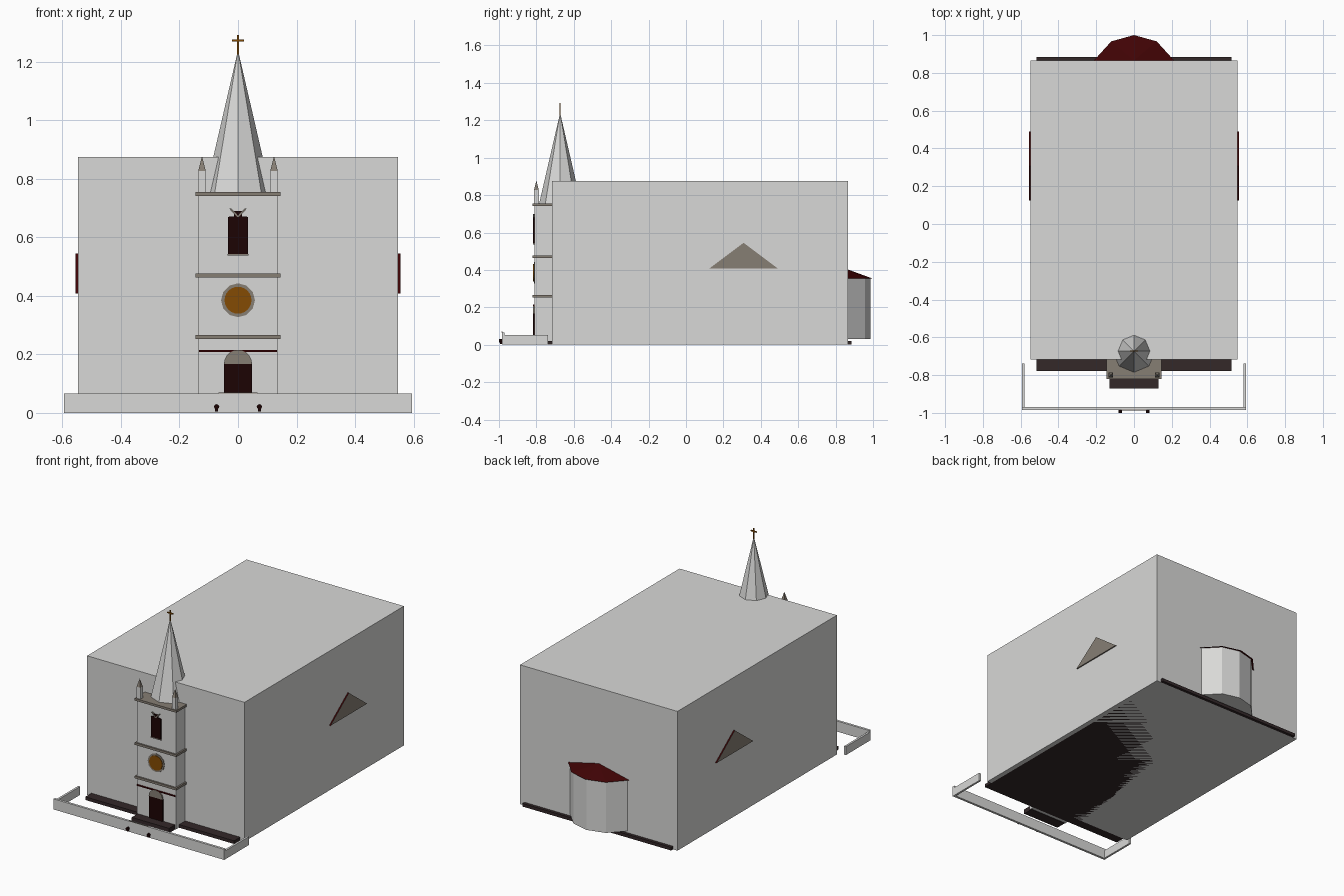
import bpy, bmesh, math
from mathutils import Vector, Matrix

cube = bpy.data.objects.get("Cube")
if cube:
    bpy.data.objects.remove(cube, do_unlink=True)


def material(name, r, g, b):
    m = bpy.data.materials.new(name)
    m.use_nodes = True
    m.diffuse_color = (r, g, b, 1)
    bsdf = m.node_tree.nodes["Principled BSDF"]
    bsdf.inputs["Base Color"].default_value = (r, g, b, 1)
    bsdf.inputs["Roughness"].default_value = 0.8
    return m


PLASTER = material("pale plaster", 0.69, 0.69, 0.68)
TRIM = material("grey brown stone", 0.24, 0.21, 0.175)
BASE = material("dark base stone", 0.033, 0.021, 0.022)
RED = material("dark red tile", 0.052, 0.001, 0.0015)
DOOR = material("dark brown wood", 0.012, 0.001, 0.001)
AMBER = material("amber", 0.23, 0.07, 0.001)


def finish(name, bm, mat):
    bmesh.ops.recalc_face_normals(bm, faces=bm.faces)
    me = bpy.data.meshes.new(name)
    bm.to_mesh(me)
    bm.free()
    me.materials.append(mat)
    ob = bpy.data.objects.new(name, me)
    bpy.context.collection.objects.link(ob)
    return ob


def box(name, x0, x1, y0, y1, z0, z1, mat):
    bm = bmesh.new()
    bmesh.ops.create_cube(bm, size=1)
    for v in bm.verts:
        v.co = Vector(((x0 + x1) / 2 + v.co.x * (x1 - x0),
                       (y0 + y1) / 2 + v.co.y * (y1 - y0),
                       (z0 + z1) / 2 + v.co.z * (z1 - z0)))
    return finish(name, bm, mat)


def loft(name, low, high, mat):
    """Solid between two outlines; a single high point makes a pyramid."""
    bm = bmesh.new()
    a = [bm.verts.new(p) for p in low]
    b = [bm.verts.new(p) for p in high]
    bm.faces.new(a)
    if len(b) > 1:
        bm.faces.new(b)
    for i in range(len(a)):
        j = (i + 1) % len(a)
        bm.faces.new((a[i], a[j], b[j], b[i]) if len(b) > 1 else (a[i], a[j], b[0]))
    return finish(name, bm, mat)


def plate(name, outline, y0, y1, mat):
    """Extrude an x, z outline from y0 to y1."""
    return loft(name, [(x, y0, z) for x, z in outline], [(x, y1, z) for x, z in outline], mat)


def ngon(x, y, z, r, sides, phase):
    return [(x + r * math.cos(phase + math.tau * i / sides),
             y + r * math.sin(phase + math.tau * i / sides), z) for i in range(sides)]


def arc(z, r, start, end, n, x=0):
    angles = [math.radians(start + (end - start) * i / n) for i in range(n + 1)]
    return [(x + r * math.cos(t), z + r * math.sin(t)) for t in angles]


# Nave and low base showing at front and back
box("nave", -0.547, 0.547, -0.717, 0.866, 0, 0.875, PLASTER)
box("base_course", -0.517, 0.517, -0.777, 0.885, 0, 0.02, BASE)

# Tower with three cornices
FRONT = -0.81
box("tower", -0.135, 0.135, FRONT, -0.7, 0.002, 0.745, PLASTER)
for name, z in (("lower", 0.26), ("middle", 0.47), ("top", 0.748)):
    box(name + "_cornice", -0.145, 0.145, -0.82, -0.717, z - 0.007, z + 0.007, TRIM)
box("red_band", -0.134, 0.134, -0.817, -0.8, 0.208, 0.215, RED)

# Entrance
plate("door", [(-0.048, 0.03), (0.048, 0.03), (0.048, 0.167), (-0.048, 0.167)],
      -0.817, FRONT, DOOR)
plate("door_arch", arc(0.167, 0.048, 0, 180, 10), -0.818, FRONT, TRIM)
box("entrance_landing", -0.13, 0.13, -0.87, -0.8, 0, 0.03, BASE)

# Round window
plate("round_window_frame", arc(0.385, 0.058, 0, 330, 11), -0.814, FRONT, TRIM)
plate("round_window_glass", arc(0.385, 0.046, 0, 345, 23), -0.817, FRONT, AMBER)

# Belfry window with sill and crossed brackets above
plate("belfry_window", [(-0.034, 0.542), (0.034, 0.542), (0.034, 0.67), (0.014, 0.672),
                        (0.014, 0.69), (-0.014, 0.69), (-0.014, 0.672), (-0.034, 0.67)],
      -0.817, FRONT, DOOR)
box("belfry_sill", -0.036, 0.036, -0.818, FRONT, 0.537, 0.543, TRIM)
for s in (-1, 1):
    plate("belfry_bracket", [(-0.004 * s, 0.67), (0.004 * s, 0.67),
                             (0.03 * s, 0.698), (0.022 * s, 0.698)], -0.819, FRONT, TRIM)

# Spire, cross and corner pinnacles
SPIRE_Y = -0.673
loft("spire", ngon(0, SPIRE_Y, 0.755, 0.112, 8, math.pi / 2), [(0, SPIRE_Y, 1.24)], PLASTER)
box("cross_post", -0.0035, 0.0035, -0.676, -0.67, 1.225, 1.292, AMBER)
box("cross_arm", -0.02, 0.02, -0.676, -0.67, 1.269, 1.276, AMBER)
for s in (-1, 1):
    x, y, turn = 0.123 * s, -0.8, math.pi / 4
    loft("pinnacle", ngon(x, y, 0.75, 0.018, 4, turn), ngon(x, y, 0.827, 0.018, 4, turn), PLASTER)
    loft("pinnacle_cap", ngon(x, y, 0.827, 0.018, 4, turn), [(x, y, 0.877)], TRIM)

# Side gables: red slopes around a stone face
for s in (-1, 1):
    ob = plate("side_gable", [(0.125, 0.408), (0.49, 0.408), (0.308, 0.545)], 0.52, 0.555, TRIM)
    ob.data.materials.append(RED)
    for f in ob.data.polygons:
        f.material_index = int(f.normal.z > 0.3)
    ob.data.transform(Matrix(((0, s, 0, 0), (1, 0, 0, 0), (0, 0, 1, 0), (0, 0, 0, 1))))
    if s > 0:
        ob.data.flip_normals()

# Faceted apse at the back with an overhanging roof
WALL = 0.866
EAVE = [(-0.212, 0), (-0.12, 0.101), (0, 0.134), (0.12, 0.101), (0.212, 0)]
body = [(x * 0.94, WALL + y * 0.9) for x, y in EAVE]
loft("apse", [(x, y, 0.03) for x, y in body], [(x, y, 0.354) for x, y in body], PLASTER)
loft("apse_roof", [(x, WALL + y, 0.353) for x, y in EAVE], [(0, WALL, 0.402)], RED)

# Forecourt wall with a thin central rail and two small dark lamps
box("front_wall", -0.594, 0.594, -0.985, -0.97, 0, 0.066, PLASTER)
box("wall_rail", -0.067, 0.067, -0.987, -0.982, 0.066, 0.07, TRIM)
for s in (-1, 1):
    x = sorted((0.581 * s, 0.594 * s))
    box("side_wall", x[0], x[1], -0.972, -0.738, 0, 0.053, PLASTER)
    plate("wall_lamp", arc(0.021, 0.009, 0, 315, 7, 0.073 * s), -1.0, -0.985, DOOR)
    box("wall_lamp_stem", 0.073 * s - 0.005, 0.073 * s + 0.005, -0.995, -0.985, 0.005, 0.014, DOOR)
